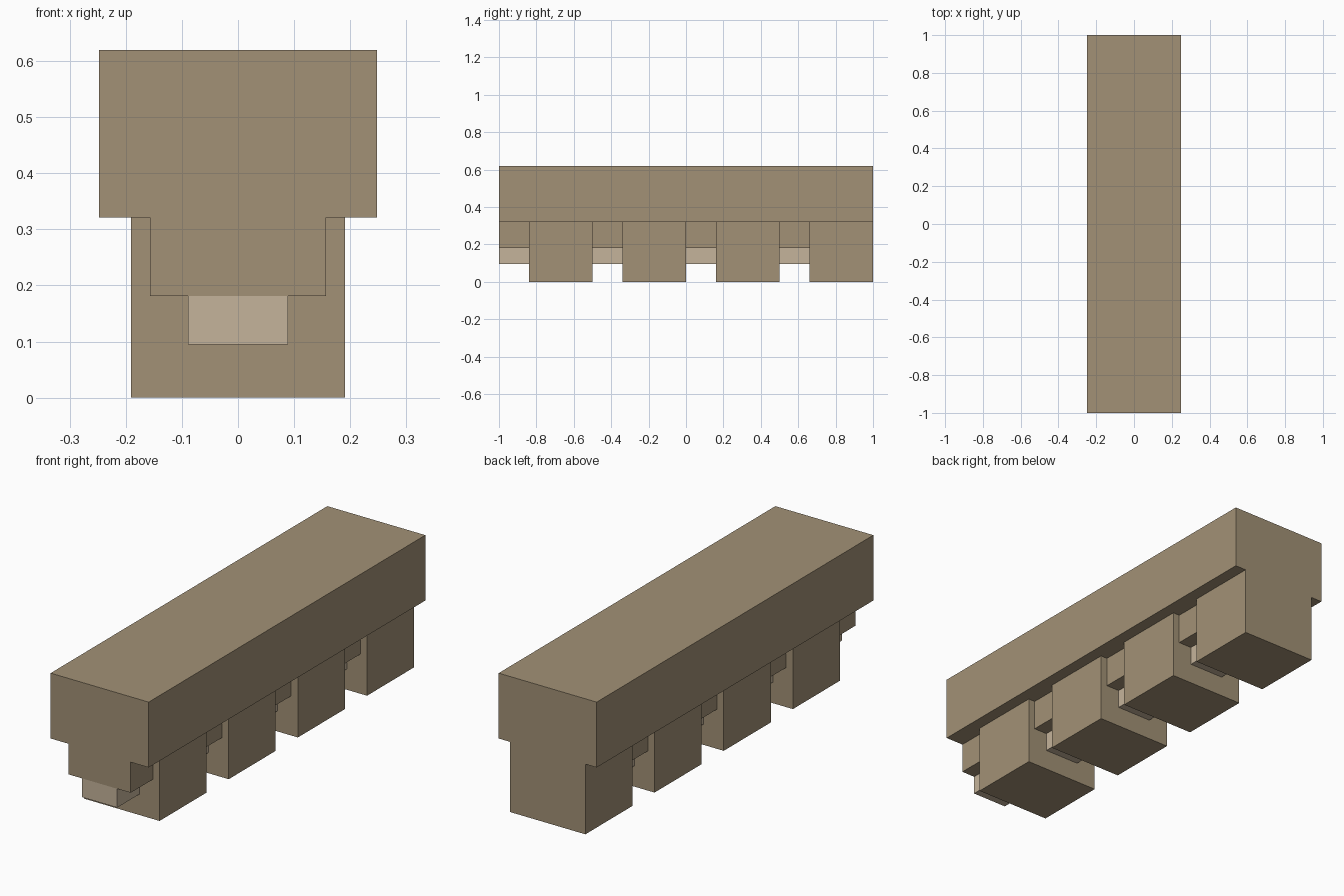
import bpy

if "Cube" in bpy.data.objects:
    bpy.data.objects.remove(bpy.data.objects["Cube"])


def material(name, rgb):
    m = bpy.data.materials.new(name)
    m.diffuse_color = (*rgb, 1.0)
    m.use_nodes = True
    m.node_tree.nodes["Principled BSDF"].inputs["Base Color"].default_value = m.diffuse_color
    return m


stone = material("tan_stone", (0.361, 0.283, 0.181))
pale = material("pale_stone", (0.558, 0.456, 0.328))


def box(name, half_x, y0, y1, z0, z1, mat):
    """Box centred on x = 0, with its size baked into the mesh."""
    bpy.ops.mesh.primitive_cube_add(size=1, location=(0, (y0 + y1) / 2, (z0 + z1) / 2))
    o = bpy.context.object
    o.name = name
    o.scale = (2 * half_x, y1 - y0, z1 - z0)
    bpy.ops.object.transform_apply(location=False, rotation=False, scale=True)
    o.data.materials.append(mat)
    return o


# Wide top beam
box("top_beam", 0.248, -1, 1, 0.321, 0.62, stone)

# Four repeats: a stepped gap filler followed by a hanging block
for i in range(4):
    start = -1 + 0.5 * i
    mid, end = start + 0.16, start + 0.5
    box(f"gap_step_{i + 1}", 0.157, start, mid, 0.181, 0.321, stone)
    box(f"gap_pale_strip_{i + 1}", 0.089, start, mid, 0.095, 0.181, pale)
    box(f"hanging_block_{i + 1}", 0.191, mid, end, 0, 0.321, stone)
